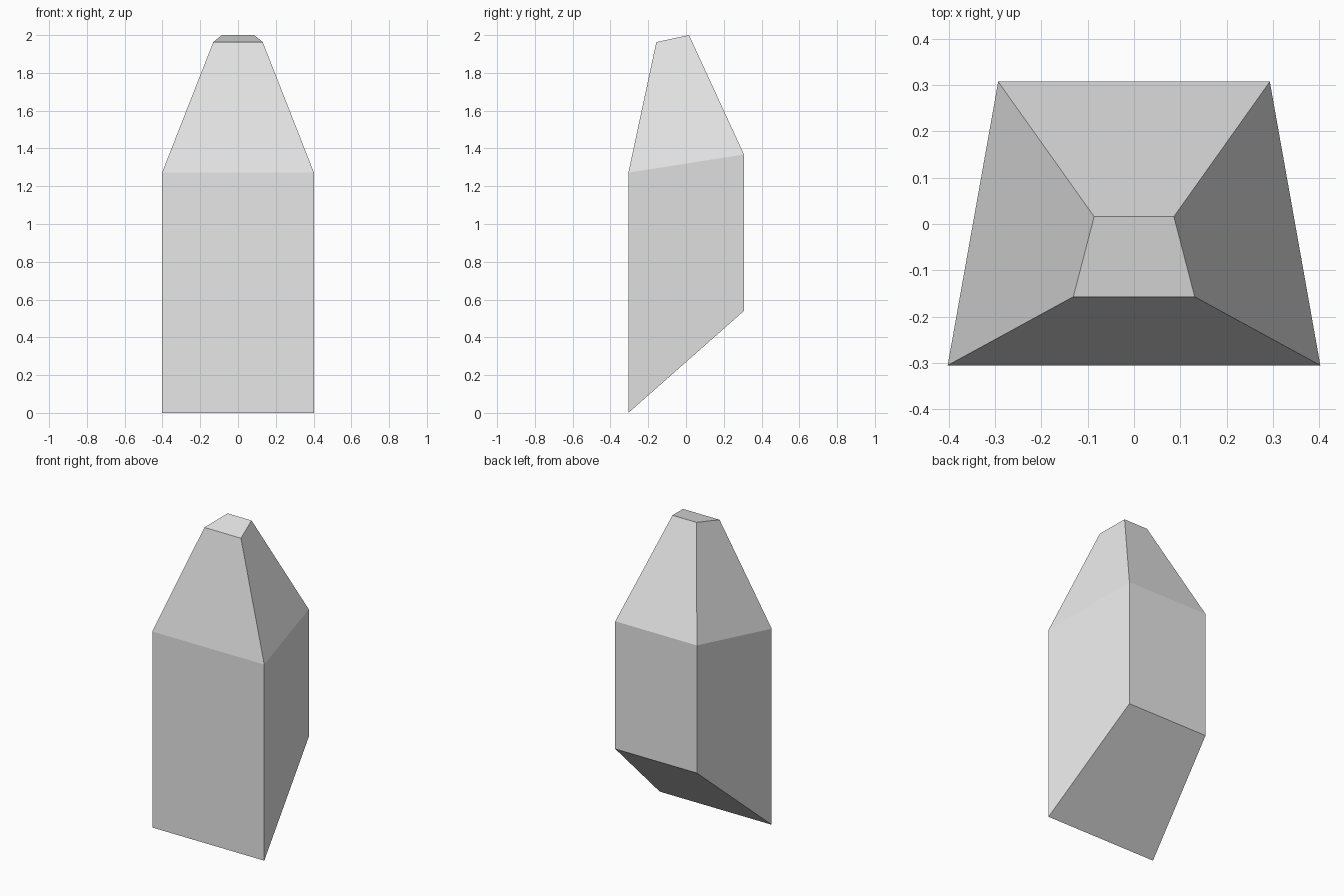
import bpy
import bmesh

if "Cube" in bpy.data.objects:
    bpy.data.objects.remove(bpy.data.objects["Cube"])

grey = bpy.data.materials.new("light grey")
grey.diffuse_color = (0.8, 0.8, 0.8, 1.0)
grey.use_nodes = True
grey.node_tree.nodes["Principled BSDF"].inputs["Base Color"].default_value = grey.diffuse_color

# Each ring: front (half width, y, z) and back (half width, y, z)
rings = [
    ((0.402, -0.305, 0.0), (0.293, 0.307, 0.54)),       # slanted base
    ((0.402, -0.305, 1.272), (0.293, 0.307, 1.368)),    # shoulder
    ((0.131, -0.157, 1.963), (0.086, 0.016, 2.0)),      # small tilted top
]

bm = bmesh.new()
loops = []
for (fx, fy, fz), (bx, by, bz) in rings:
    loops.append([bm.verts.new(p) for p in
                  ((-fx, fy, fz), (fx, fy, fz), (bx, by, bz), (-bx, by, bz))])

# Side walls between neighbouring rings
for low, high in zip(loops, loops[1:]):
    for i in range(4):
        j = (i + 1) % 4
        bm.faces.new((low[i], low[j], high[j], high[i]))

# Bottom and top caps
bm.faces.new(loops[0][::-1])
bm.faces.new(loops[-1])
bmesh.ops.recalc_face_normals(bm, faces=bm.faces)

mesh = bpy.data.meshes.new("tapered_block")
bm.to_mesh(mesh)
bm.free()
mesh.materials.append(grey)
block = bpy.data.objects.new("tapered_block", mesh)
bpy.context.collection.objects.link(block)
